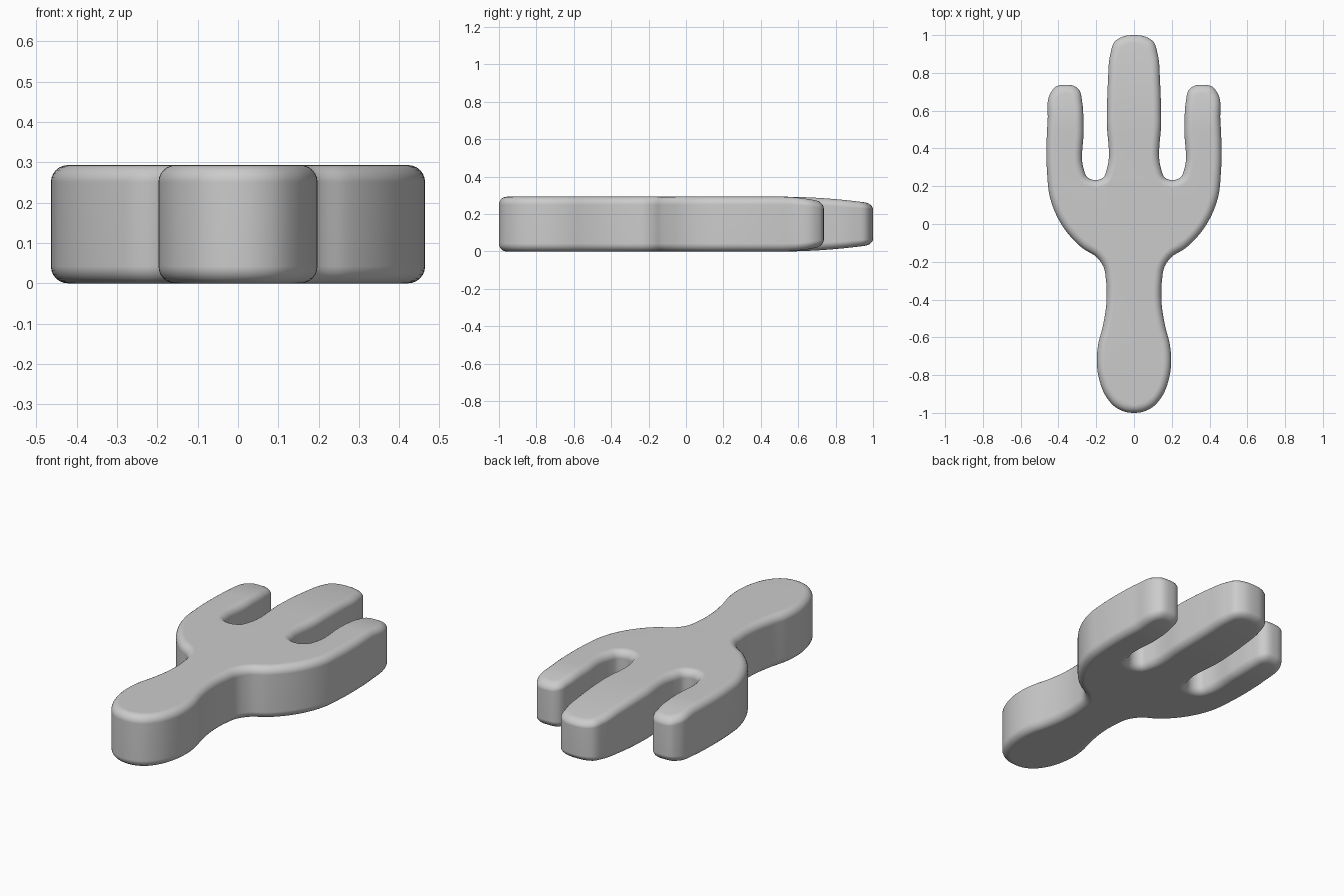
import bpy, bmesh, math
from mathutils import Vector

if "Cube" in bpy.data.objects:
    bpy.data.objects.remove(bpy.data.objects["Cube"])

HEIGHT = 0.293
ROUND = 0.042

# Right half of the outline, from the middle prong tip to the handle end
half = [(0, 1.0), (0.06, 0.992), (0.103, 0.965), (0.125, 0.9), (0.138, 0.75),
        (0.144, 0.55), (0.144, 0.29), (0.16, 0.248), (0.205, 0.232),
        (0.25, 0.25), (0.266, 0.29), (0.267, 0.5), (0.275, 0.65),
        (0.288, 0.706), (0.315, 0.73), (0.36, 0.737), (0.415, 0.727),
        (0.444, 0.69), (0.457, 0.55), (0.46, 0.27), (0.447, 0.15),
        (0.41, 0.045), (0.35, -0.05), (0.27, -0.13), (0.195, -0.178),
        (0.162, -0.225), (0.148, -0.3), (0.147, -0.43), (0.165, -0.54),
        (0.19, -0.64), (0.197, -0.72), (0.185, -0.82), (0.15, -0.91),
        (0.095, -0.972), (0.04, -0.996), (0, -1.0)]
points = [Vector(p) for p in half]
points += [Vector((-p.x, p.y)) for p in points[-2:0:-1]]


def smooth_loop(pts, step=0.02):
    """Closed spline through the points, sampled densely."""
    n = len(pts)
    tangents = []
    for i in range(n):
        a, b, c = pts[i - 1], pts[i], pts[(i + 1) % n]
        d0, d1 = (b - a).length, (c - b).length
        tangents.append(((b - a) / d0 * d1 + (c - b) / d1 * d0) / (d0 + d1))
    out = []
    for i in range(n):
        j = (i + 1) % n
        p, q = pts[i], pts[j]
        d = (q - p).length
        k = max(3, math.ceil(d / step))
        for s in range(k):
            t = s / k
            out.append(p * (2*t**3 - 3*t**2 + 1) + tangents[i] * d * (t**3 - 2*t**2 + t)
                       + q * (3*t**2 - 2*t**3) + tangents[j] * d * (t**3 - t**2))
    return out


def thickness(x, y):
    """Prongs become thinner towards their tips."""
    tip, amount = (1.0, 0.25) if abs(x) < 0.2 else (0.737, 0.2)
    t = max(0, (y - 0.5) / (tip - 0.5))
    return 1 - amount * min(t, 1) ** 2


loop = smooth_loop(points)
count = len(loop)
inward = []
for i in range(count):
    d = (loop[(i + 1) % count] - loop[i - 1]).normalized()
    inward.append(Vector((d.y, -d.x)))
if inward[0].y > 0:
    inward = [-v for v in inward]

# Rounded edge section: inset and height for each ring
steps = 6
low = [(ROUND * (1 - math.sin(a)), ROUND * (1 - math.cos(a)))
       for a in (math.pi / 2 * k / steps for k in range(steps + 1))]
section = low + [(0, HEIGHT / 2)] + [(i, HEIGHT - z) for i, z in reversed(low)]

# Fork body
bm = bmesh.new()
rings = []
for inset, z in section:
    ring = []
    for p, nrm in zip(loop, inward):
        q = p + nrm * inset
        zz = HEIGHT / 2 + (z - HEIGHT / 2) * thickness(p.x, q.y)
        ring.append(bm.verts.new((q.x, q.y, zz)))
    rings.append(ring)
for a, b in zip(rings, rings[1:]):
    for i in range(count):
        j = (i + 1) % count
        bm.faces.new((a[i], a[j], b[j], b[i]))
caps = [bm.faces.new(rings[0]), bm.faces.new(rings[-1])]
bmesh.ops.triangulate(bm, faces=caps)
bmesh.ops.recalc_face_normals(bm, faces=bm.faces)
mesh = bpy.data.meshes.new("fork_body")
bm.to_mesh(mesh)
bm.free()
body = bpy.data.objects.new("fork_body", mesh)
bpy.context.collection.objects.link(body)

# Smooth shading with clean flat faces
mesh.shade_smooth()
weighted = body.modifiers.new("weighted_normals", 'WEIGHTED_NORMAL')
weighted.keep_sharp = True
